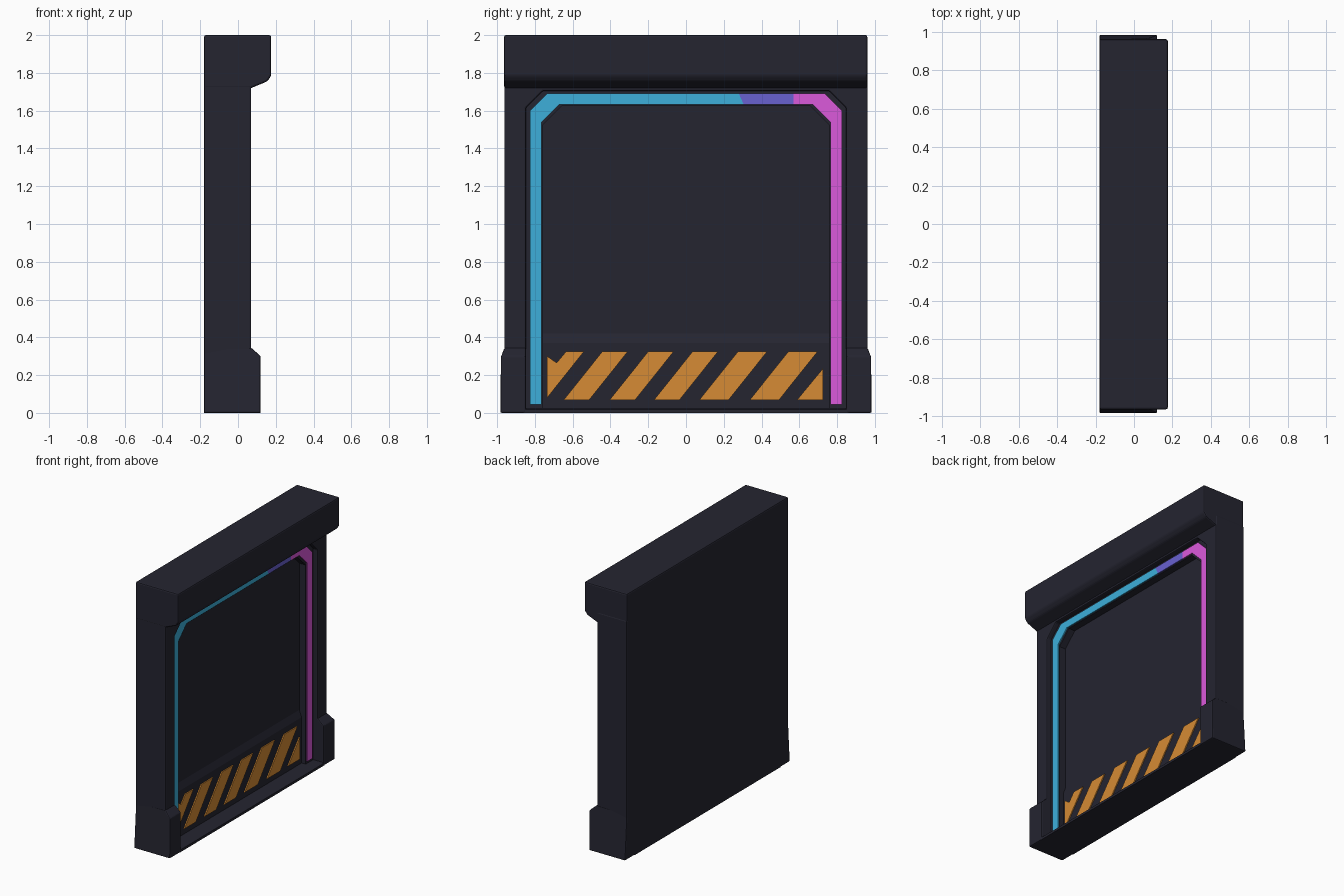
import bpy, bmesh

if "Cube" in bpy.data.objects:
    bpy.data.objects.remove(bpy.data.objects["Cube"])


def material(name, rgb):
    m = bpy.data.materials.new(name)
    m.diffuse_color = (*rgb, 1)
    m.use_nodes = True
    m.node_tree.nodes["Principled BSDF"].inputs["Base Color"].default_value = m.diffuse_color
    return m


DARK = material("dark metal", (0.018, 0.018, 0.030))
CYAN = material("cyan light", (0.047, 0.43, 0.70))
VIOLET = material("violet light", (0.14, 0.12, 0.63))
MAGENTA = material("magenta light", (0.71, 0.10, 0.71))
ORANGE = material("orange paint", (0.67, 0.26, 0.035))


def prism(name, pts, axis, lo, hi, mat, bevel=0.0, tweak=None):
    """Extrude a (y,z) outline along x, or an (x,z) outline along y."""
    bm = bmesh.new()
    put = (lambda p, d: (d, p[0], p[1])) if axis == "x" else (lambda p, d: (p[0], d, p[1]))
    a = [bm.verts.new(put(p, lo)) for p in pts]
    b = [bm.verts.new(put(p, hi)) for p in pts]
    bm.faces.new(a)
    bm.faces.new(b[::-1])
    n = len(pts)
    for i in range(n):
        j = (i + 1) % n
        bm.faces.new((a[i], b[i], b[j], a[j]))
    if tweak:
        for v in bm.verts:
            tweak(v.co)
    bmesh.ops.recalc_face_normals(bm, faces=bm.faces)
    me = bpy.data.meshes.new(name)
    bm.to_mesh(me)
    bm.free()
    me.materials.append(mat)
    ob = bpy.data.objects.new(name, me)
    bpy.context.collection.objects.link(ob)
    if bevel:
        mod = ob.modifiers.new("bevel", "BEVEL")
        mod.width = bevel
        mod.segments = 2
        mod.limit_method = "ANGLE"
    return ob


def arch(y, top, cut, bottom):
    """Open path of an arch with chamfered corners, left foot to right foot."""
    return [(-y, bottom), (-y, top - cut), (-y + cut, top),
            (y - cut, top), (y, top - cut), (y, bottom)]


# Wall slab with the recessed door face
prism("door_panel", [(-0.87, 0), (0.87, 0), (0.87, 1.8), (-0.87, 1.8)], "x", -0.18, -0.02, DARK)

# Pillars and header around the recess
outer = [(-0.962, 0.0), (-0.962, 1.8), (0.962, 1.8), (0.962, 0.0)]
prism("wall_frame", outer + arch(0.848, 1.705, 0.09, 0.0)[::-1], "x", -0.18, 0.07, DARK, 0.008)

# Inner ledge carrying the light strip
prism("light_ledge", arch(0.86, 1.72, 0.09, 0.01) + arch(0.758, 1.625, 0.10, 0.01)[::-1],
      "x", -0.03, 0.033, DARK)

# Overhanging lintel
prism("lintel", [(-0.18, 1.72), (0.07, 1.72), (0.155, 1.755), (0.176, 1.785),
                 (0.176, 2.0), (-0.18, 2.0)], "y", -0.963, 0.96, DARK, 0.01)

# Pillar feet, tapering in at the top
for side, label in ((-1, "left"), (1, "right")):
    def taper(co, s=side):
        if co.z > 0.32 and abs(co.y) > 0.9:
            co.y = s * 0.96
    prism(label + "_foot", [(-0.18, 0), (0.12, 0), (0.12, 0.30), (0.07, 0.345),
                            (-0.18, 0.345)], "y", side * 0.848, side * 0.983, DARK, 0.008, taper)

# Threshold and the raised kick plate behind the stripes
prism("threshold", [(-0.1, 0), (0.118, 0), (0.118, 0.018), (0.105, 0.025), (-0.1, 0.025)],
      "y", -0.86, 0.86, DARK)
prism("kick_plate", [(-0.1, 0.01), (0.0, 0.01), (0.0, 0.37), (-0.02, 0.42), (-0.1, 0.42)],
      "y", -0.757, 0.757, DARK)

# Light strip in three colours
o, i = arch(0.825, 1.69, 0.09, 0.045), arch(0.766, 1.633, 0.095, 0.045)
ot, it = 1.69, 1.633
strips = [
    ("cyan_strip", o[:3] + [(0.28, ot), (0.305, it)] + i[:3][::-1], CYAN),
    ("violet_strip", [(0.28, ot), (0.57, ot), (0.57, it), (0.305, it)], VIOLET),
    ("magenta_strip", [(0.57, ot)] + o[3:] + i[3:][::-1] + [(0.57, it)], MAGENTA),
]
for name, pts, mat in strips:
    prism(name, pts, "x", 0.033, 0.042, mat)

# Slanted hazard stripes
Z0, Z1, SHIFT, W = 0.068, 0.325, 0.205, 0.135
for k, y in enumerate((-0.648, -0.405, -0.17, 0.07, 0.337), 1):
    w = W + (0.02 if k >= 4 else 0)
    prism(f"hazard_stripe_{k}", [(y, Z0), (y + w, Z0), (y + w + SHIFT, Z1), (y + SHIFT, Z1)],
          "x", -0.001, 0.008, ORANGE)
prism("hazard_stripe_left", [(-0.735, 0.08), (-0.54, Z1), (-0.635, Z1), (-0.685, 0.265),
                             (-0.735, 0.30)], "x", -0.001, 0.008, ORANGE)
prism("hazard_stripe_right", [(0.587, Z0), (0.725, Z0), (0.725, 0.235)], "x", -0.001, 0.008, ORANGE)
